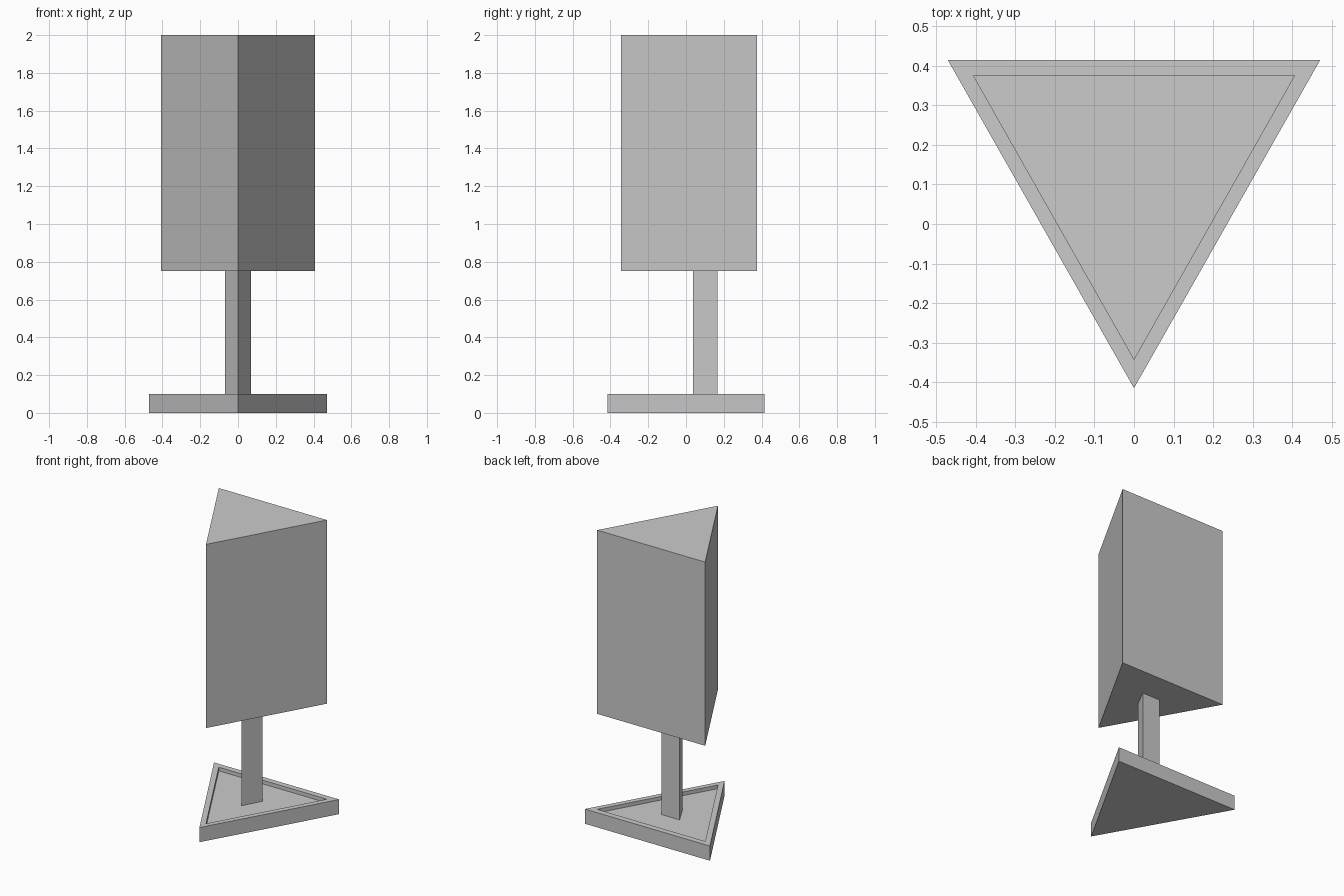
import bpy, bmesh

if "Cube" in bpy.data.objects:
    bpy.data.objects.remove(bpy.data.objects["Cube"])


def prism(name, half_w, y_front, y_back, z0, z1):
    """Triangular prism with one edge facing the front; returns bmesh and top face."""
    bm = bmesh.new()
    pts = [(0, y_front), (half_w, y_back), (-half_w, y_back)]
    bottom = bm.faces.new([bm.verts.new((x, y, z0)) for x, y in pts])
    res = bmesh.ops.extrude_face_region(bm, geom=[bottom], use_keep_orig=True)
    top_verts = [g for g in res["geom"] if isinstance(g, bmesh.types.BMVert)]
    top = next(g for g in res["geom"] if isinstance(g, bmesh.types.BMFace))
    bmesh.ops.translate(bm, verts=top_verts, vec=(0, 0, z1 - z0))
    bmesh.ops.recalc_face_normals(bm, faces=bm.faces)
    return name, bm, top


def finish(name, bm):
    bmesh.ops.recalc_face_normals(bm, faces=bm.faces)
    mesh = bpy.data.meshes.new(name)
    bm.to_mesh(mesh)
    bm.free()
    bpy.context.collection.objects.link(bpy.data.objects.new(name, mesh))


HEAD = (0.407, -0.344, 0.375)   # half width, front y, back y
RECESS = 0.025

# Base: triangular tray whose shallow recess matches the head outline
name, bm, top = prism("base", 0.471, -0.415, 0.415, 0.0, 0.10)
bmesh.ops.inset_individual(bm, faces=[top], thickness=0.03)
for v, (x, y) in [(v, (v.co.x, v.co.y)) for v in top.verts]:
    if y < 0:
        v.co.x, v.co.y = 0, HEAD[1]
    else:
        v.co.x, v.co.y = (HEAD[0] if x > 0 else -HEAD[0]), HEAD[2]
res = bmesh.ops.extrude_discrete_faces(bm, faces=[top])
floor = res["faces"][0]
bmesh.ops.translate(bm, verts=floor.verts, vec=(0, 0, -RECESS))
finish(name, bm)

# Post
name, bm, _ = prism("post", 0.068, 0.037, 0.166, 0.10 - RECESS, 0.75)
finish(name, bm)

# Head: tall triangular display block
name, bm, _ = prism("display_block", *HEAD, 0.75, 2.0)
finish(name, bm)
